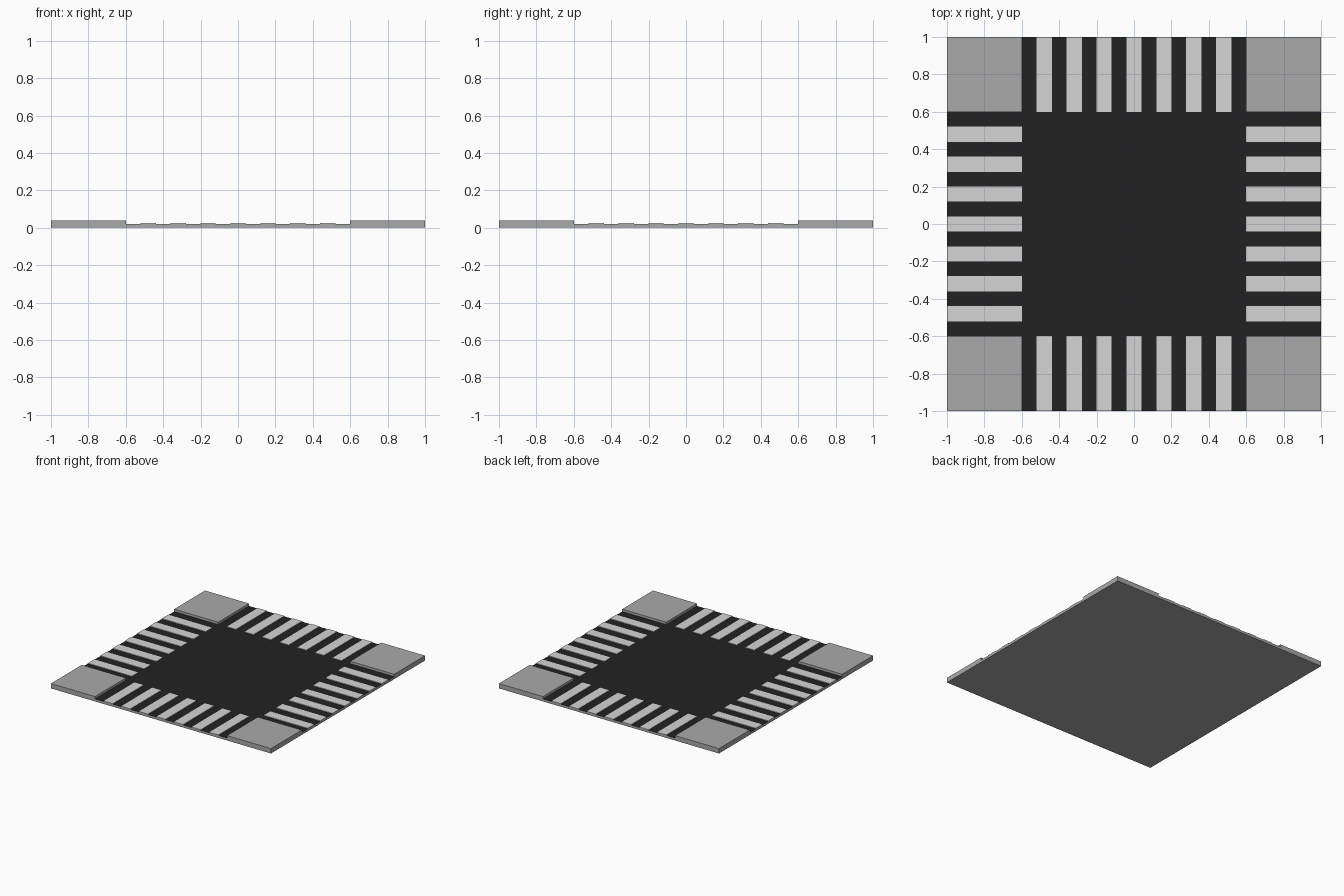
import bpy, bmesh

if "Cube" in bpy.data.objects:
    bpy.data.objects.remove(bpy.data.objects["Cube"])

def material(name, v):
    m = bpy.data.materials.new(name)
    m.diffuse_color = (v, v, v, 1)
    m.use_nodes = True
    m.node_tree.nodes["Principled BSDF"].inputs["Base Color"].default_value = m.diffuse_color
    return m

concrete = material("concrete_grey", 0.40)
asphalt = material("asphalt_black", 0.016)
paint = material("road_paint", 0.66)

ROAD, MARK, KERB = 0.02, 0.0245, 0.04   # surface heights
HALF = 0.6                              # half road width

def add_box(bm, x0, x1, y0, y1, z0, z1):
    vs = bmesh.ops.create_cube(bm, size=1)["verts"]
    for v in vs:
        v.co = (x1 if v.co.x > 0 else x0,
                y1 if v.co.y > 0 else y0,
                z1 if v.co.z > 0 else z0)

def finish(bm, name, mats):
    me = bpy.data.meshes.new(name)
    bm.to_mesh(me)
    bm.free()
    for m in mats:
        me.materials.append(m)
    ob = bpy.data.objects.new(name, me)
    bpy.context.collection.objects.link(ob)
    return ob

# Road slab: grey block with a black top
bm = bmesh.new()
add_box(bm, -1, 1, -1, 1, 0, ROAD)
bm.normal_update()
for f in bm.faces:
    f.material_index = 1 if f.normal.z > 0.5 else 0
finish(bm, "road_slab", [concrete, asphalt])

# Raised pavement corners
for sx in (-1, 1):
    for sy in (-1, 1):
        bm = bmesh.new()
        xs, ys = sorted((sx * HALF, sx)), sorted((sy * HALF, sy))
        add_box(bm, *xs, *ys, ROAD, KERB)
        finish(bm, "pavement_corner", [concrete])

# Crossing stripes on all four arms
W = 0.082
for s in (-1, 1):
    a, b = sorted((s * HALF, s))
    for along_x in (True, False):
        bm = bmesh.new()
        for i in range(-3, 4):
            c = i * 0.16
            band = (c - W / 2, c + W / 2)
            if along_x:
                add_box(bm, *band, a, b, ROAD, MARK)
            else:
                add_box(bm, a, b, *band, ROAD, MARK)
        finish(bm, "crossing_stripes", [paint])
